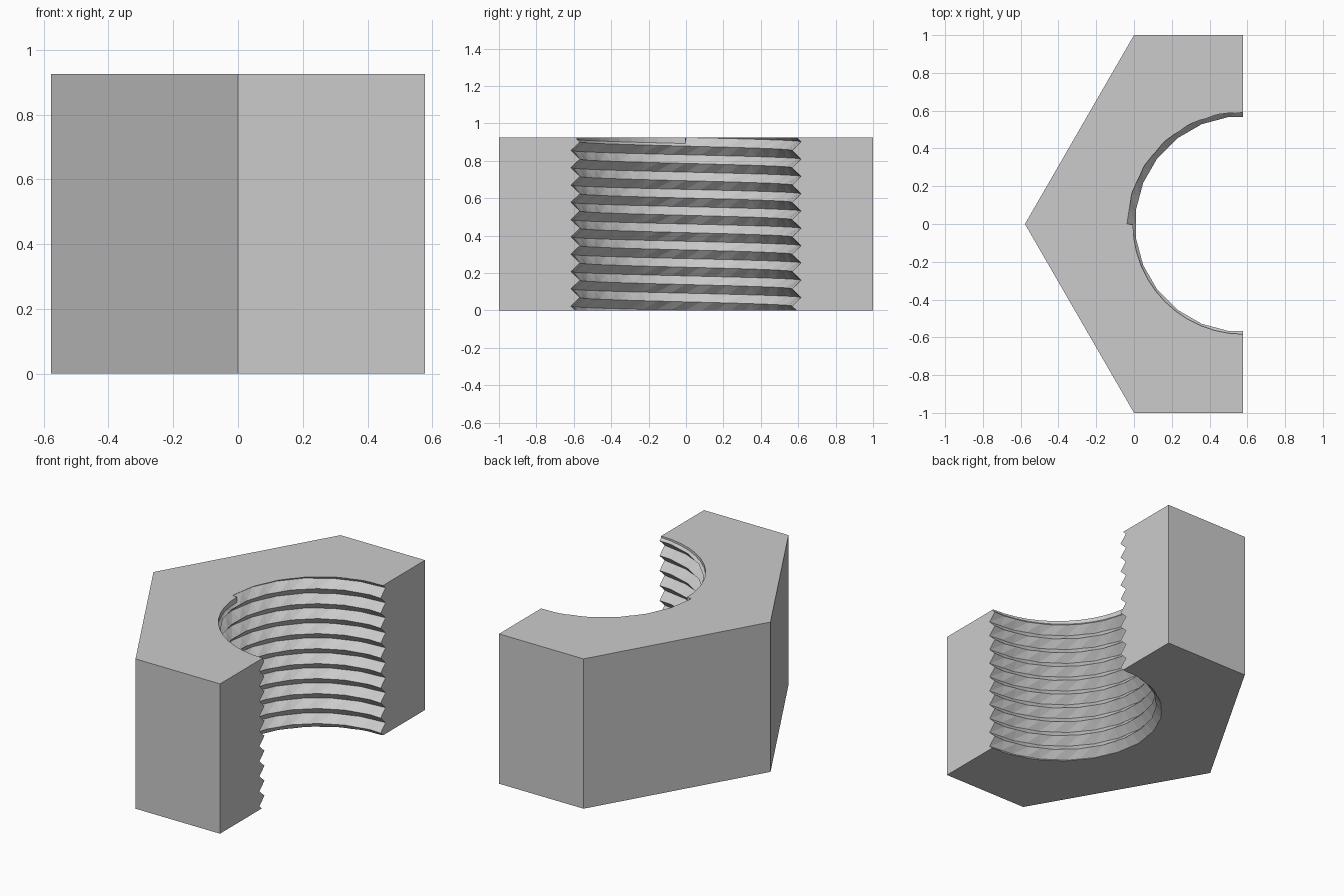
import bpy, bmesh
from math import sin, cos, radians, sqrt

cube = bpy.data.objects.get("Cube")
if cube:
    bpy.data.objects.remove(cube)

HEIGHT = 0.925
PITCH = HEIGHT / 10
AXIS_X = 1 / sqrt(3)        # thread axis lies on the section plane
ROOT, RUNOUT = 0.615, 0.583

steel = bpy.data.materials.new("plain grey")
steel.use_nodes = True
grey = (0.6, 0.6, 0.6, 1)
steel.diffuse_color = grey
steel.node_tree.nodes["Principled BSDF"].inputs["Base Color"].default_value = grey


def make_object(name, bm):
    bmesh.ops.recalc_face_normals(bm, faces=bm.faces[:])
    mesh = bpy.data.meshes.new(name)
    bm.to_mesh(mesh)
    bm.free()
    mesh.materials.append(steel)
    obj = bpy.data.objects.new(name, mesh)
    bpy.context.collection.objects.link(obj)
    return obj


# Half of a hexagonal nut body
bm = bmesh.new()
outline = [(AXIS_X, -1), (AXIS_X, 1), (0, 1), (-AXIS_X, 0), (0, -1)]
base = bm.faces.new([bm.verts.new((x, y, 0)) for x, y in outline])
top = bmesh.ops.extrude_face_region(bm, geom=[base])["geom"]
bmesh.ops.translate(bm, vec=(0, 0, HEIGHT),
                    verts=[v for v in top if isinstance(v, bmesh.types.BMVert)])
nut = make_object("half_hex_nut", bm)


# Threaded bore: one zigzag column per angle, rising with the helix
def thread_column(angle, corner, runout):
    crest = 0.567 if corner else 0.572
    root = ROOT if corner else ROOT * cos(radians(7.5))
    points = [(crest, -0.3)]
    for j in range(-3, 24):
        z = PITCH * ((angle - 180) / 360 + j / 2) - 0.0004
        r = crest if j % 2 else root
        if runout and j >= 20:          # thread fades into a plain bore
            r = RUNOUT
            if j == 20:
                z -= PITCH * 0.35
        points.append((r, z))
    points.append((points[-1][0], 1.3))
    a = radians(angle)
    return [(AXIS_X + r * cos(a), r * sin(a), z) for r, z in points]


specs = [(75 + 7.5 * i, i % 2 == 0, 75 + 7.5 * i > 180) for i in range(29)]
specs.insert(15, (180.3, True, True))
bm = bmesh.new()
columns = [[bm.verts.new(p) for p in thread_column(*s)] for s in specs]
pivot = [bm.verts.new((AXIS_X + 0.1, 0, z)) for z in (-0.3, 1.3)]
for a, b in zip(columns, columns[1:]):
    for i in range(len(a) - 1):
        bm.faces.new((a[i], b[i], b[i + 1], a[i + 1]))
    bm.faces.new((pivot[0], b[0], a[0]))
    bm.faces.new((pivot[1], a[-1], b[-1]))
for col in (columns[0], columns[-1]):
    bm.faces.new(col + [pivot[1], pivot[0]])
bmesh.ops.triangulate(bm, faces=bm.faces[:])
cutter = make_object("thread_cutter", bm)
cutter.hide_render = True

# Cut the bore and discard the cutter
mod = nut.modifiers.new("bore", "BOOLEAN")
mod.operation = "DIFFERENCE"
mod.solver = "EXACT"
mod.object = cutter
bpy.context.view_layer.objects.active = nut
bpy.ops.object.modifier_apply(modifier=mod.name)
bpy.data.objects.remove(cutter)
